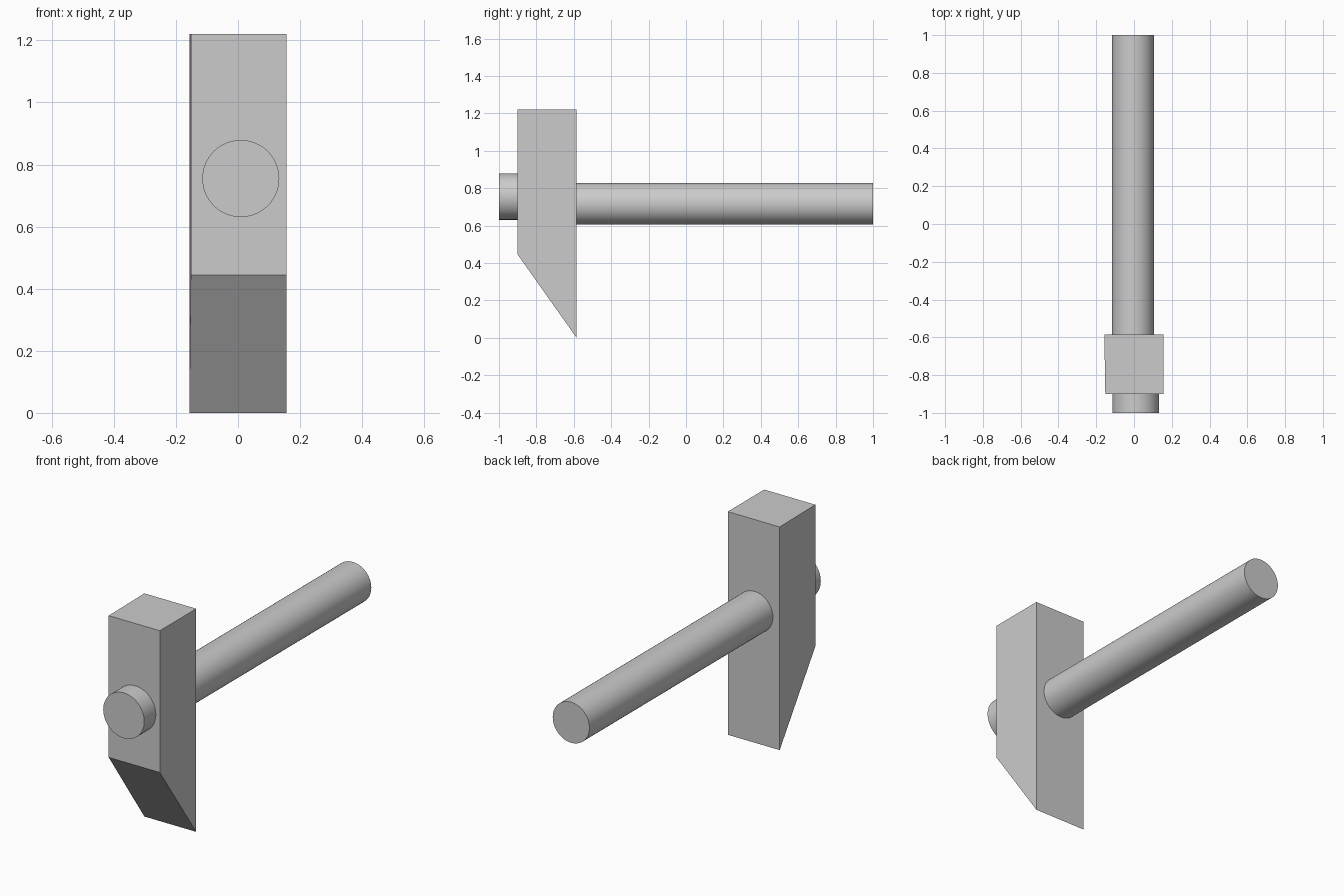
import bpy
import bmesh
from math import radians

default = bpy.data.objects.get("Cube")
if default:
    bpy.data.objects.remove(default, do_unlink=True)

grey = bpy.data.materials.new("light grey")
grey.use_nodes = True
colour = (0.6, 0.6, 0.6, 1)
grey.diffuse_color = colour
grey.node_tree.nodes["Principled BSDF"].inputs["Base Color"].default_value = colour


def rod(name, x, z, radius, y_front, y_back):
    """Round bar lying along y."""
    bpy.ops.mesh.primitive_cylinder_add(
        vertices=64, radius=radius, depth=y_back - y_front,
        location=(x, (y_front + y_back) / 2, z), rotation=(radians(90), 0, 0))
    obj = bpy.context.object
    obj.name = name
    obj.data.materials.append(grey)
    bpy.ops.object.shade_smooth_by_angle(angle=radians(30))
    return obj


# Head: side profile (right-side x, y, z) with a chisel slope at the bottom front
profile = [(-0.152, -0.9, 0.445), (-0.157, -0.585, 0),
           (-0.157, -0.585, 1.22), (-0.152, -0.9, 1.22)]
bm = bmesh.new()
right = [bm.verts.new(p) for p in profile]
left = [bm.verts.new((0.157, y, z)) for _, y, z in profile]
bm.faces.new(right)
bm.faces.new(left[::-1])
for i in range(len(profile)):
    j = (i + 1) % len(profile)
    bm.faces.new((right[i], left[i], left[j], right[j]))
bmesh.ops.recalc_face_normals(bm, faces=bm.faces)
mesh = bpy.data.meshes.new("hammer_head")
bm.to_mesh(mesh)
bm.free()
mesh.materials.append(grey)
bpy.context.collection.objects.link(bpy.data.objects.new("hammer_head", mesh))

# Handle behind the head, and the wider stub in front of it
rod("handle", -0.005, 0.716, 0.111, -0.6, 1.0)
rod("front_stub", 0.009, 0.755, 0.124, -1.0, -0.88)
